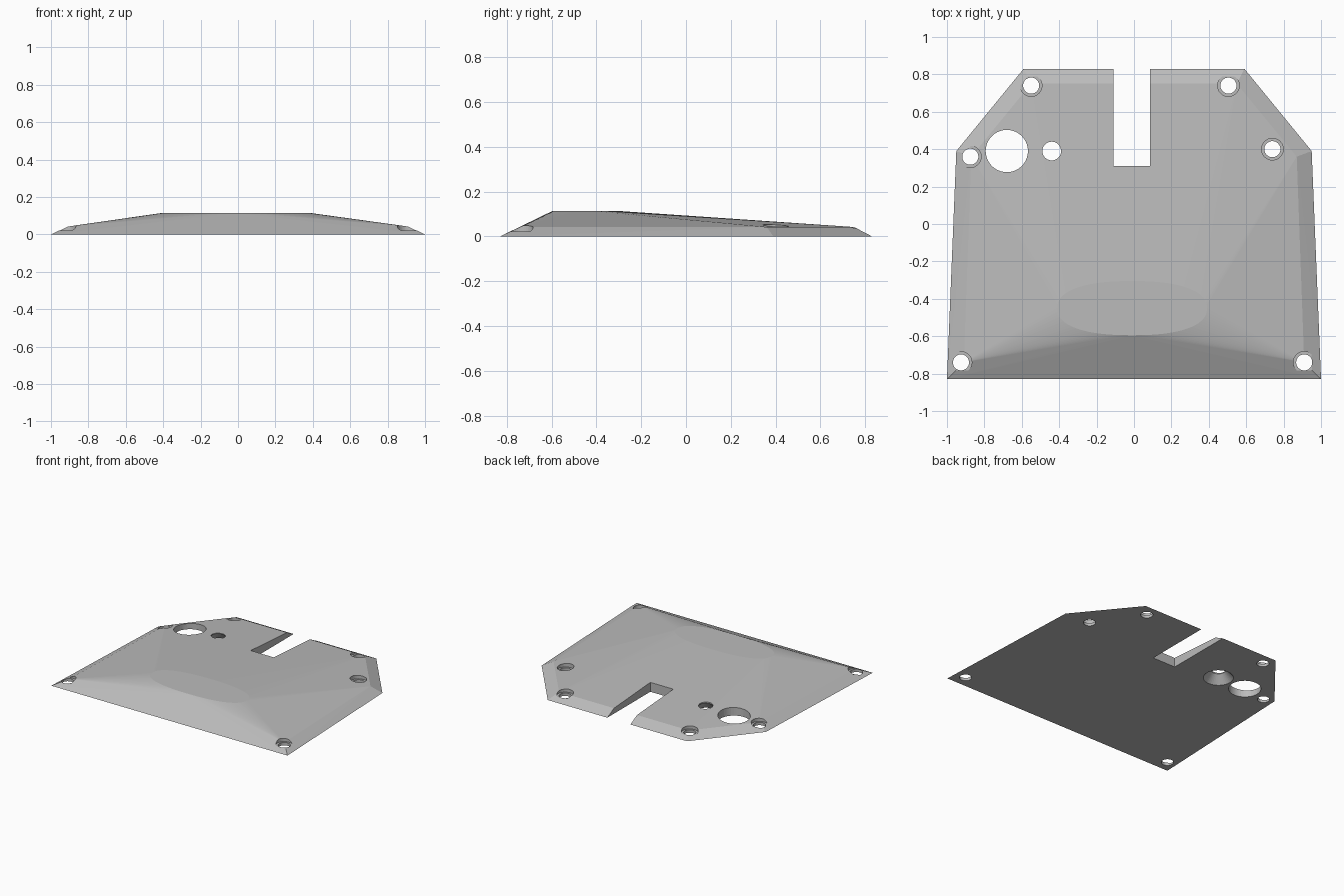
import bpy
import bmesh
from math import sin, cos, pi, radians, copysign

cube = bpy.data.objects.get("Cube")
if cube:
    bpy.data.objects.remove(cube, do_unlink=True)

grey = bpy.data.materials.new("plain grey")
grey.use_nodes = True
COLOUR = (0.5, 0.5, 0.5, 1)
grey.diffuse_color = COLOUR
grey.node_tree.nodes["Principled BSDF"].inputs["Base Color"].default_value = COLOUR

RIM, PEAK = 0.042, 0.114


def make_object(name, bm):
    bmesh.ops.recalc_face_normals(bm, faces=bm.faces)
    mesh = bpy.data.meshes.new(name)
    bm.to_mesh(mesh)
    bm.free()
    mesh.materials.append(grey)
    obj = bpy.data.objects.new(name, mesh)
    bpy.context.collection.objects.link(obj)
    return obj


# Plate: hull over the base outline, the bevelled rim and the raised oval
base = [(1, -0.83), (0.95, 0.39), (0.59, 0.83)]
rim = [(0.91, -0.74), (0.87, 0.36), (0.55, 0.75)]
bm = bmesh.new()
for outline, z in ((base, 0), (rim, RIM)):
    for x, y in outline:
        for side in (1, -1):
            bm.verts.new((side * x, y, z))
STEPS = 72
for i in range(STEPS):
    a = 2 * pi * i / STEPS
    x = copysign(abs(cos(a)) ** 0.85, cos(a))
    y = copysign(abs(sin(a)) ** 0.85, sin(a))
    bm.verts.new((0.4 * x - 0.01, -0.45 + 0.145 * y, PEAK))
result = bmesh.ops.convex_hull(bm, input=bm.verts)
bmesh.ops.delete(bm, geom=[v for v in bm.verts if not v.link_faces], context='VERTS')
bmesh.ops.dissolve_limit(bm, angle_limit=radians(0.1), verts=bm.verts, edges=bm.edges)
plate = make_object("cover_plate", bm)


def cut(name, bm):
    cutter = make_object(name, bm)
    cutter.hide_render = True
    mod = plate.modifiers.new(name, 'BOOLEAN')
    mod.operation = 'DIFFERENCE'
    mod.solver = 'EXACT'
    mod.object = cutter
    bpy.context.view_layer.objects.active = plate
    bpy.ops.object.modifier_apply(modifier=name)
    bpy.data.objects.remove(cutter, do_unlink=True)


def cut_round(name, x, y, r_low, r_high, z_low=-0.1, z_high=0.3):
    bm = bmesh.new()
    bmesh.ops.create_cone(bm, cap_ends=True, segments=40, radius1=r_low,
                          radius2=r_high, depth=z_high - z_low)
    bmesh.ops.translate(bm, verts=bm.verts, vec=(x, y, (z_low + z_high) / 2))
    cut(name, bm)


# Slot in the back edge
bm = bmesh.new()
bmesh.ops.create_cube(bm, size=1)
bmesh.ops.scale(bm, verts=bm.verts, vec=(0.195, 0.8, 1))
bmesh.ops.translate(bm, verts=bm.verts, vec=(-0.0125, 0.71, 0))
cut("back_slot", bm)

# Screw holes with a wider seat on top
for x, y in [(-0.55, 0.74), (0.505, 0.74), (0.74, 0.4),
             (-0.875, 0.36), (-0.925, -0.74), (0.91, -0.74)]:
    cut_round("screw_hole", x, y, 0.043, 0.043)
    cut_round("screw_seat", x, y, 0.058, 0.058, 0.022)

# Large opening, and the small one that flares out underneath
cut_round("large_opening", -0.68, 0.39, 0.113, 0.113)
cut_round("flared_opening", -0.44, 0.39, 0.105, 0.05, 0, 0.06)
cut_round("small_opening", -0.44, 0.39, 0.05, 0.05)
